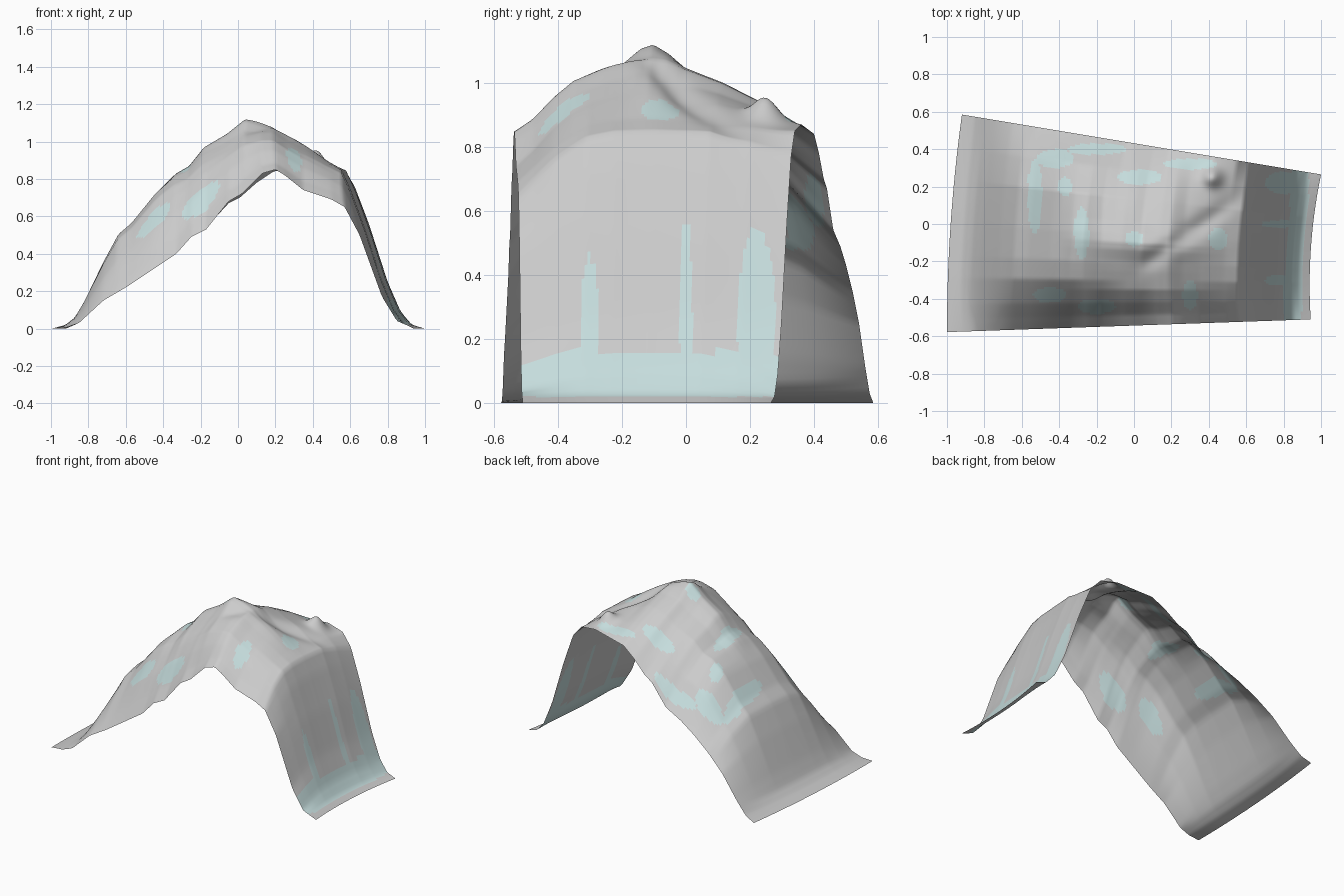
import bpy, bmesh, math

# Height profiles: (position, height)
FRONT = [(-1, 0), (-.92, .005), (-.85, .03), (-.72, .15), (-.6, .22), (-.33, .40), (-.25, .49), (-.17, .53),
         (-.05, .68), (.02, .72), (.13, .83), (.2, .85), (.25, .82), (.35, .74), (.5, .69), (.57, .65),
         (.65, .5), (.77, .17), (.85, .04), (.945, 0)]
BACK = [(-.92, 0), (-.85, .03), (-.77, .11), (-.65, .25), (-.53, .35), (-.41, .43), (-.3, .49), (-.17, .54),
        (-.05, .67), (.01, .70), (.1, .78), (.19, .84), (.43, .87), (.55, .85), (.62, .77), (.7, .56),
        (.8, .25), (.87, .09), (.93, .02), (1, 0)]
CREST = [(-.97, 0), (-.9, .02), (-.85, .06), (-.8, .15), (-.7, .36), (-.62, .51), (-.55, .57), (-.43, .72),
         (-.32, .83), (-.25, .87), (-.17, .97), (-.05, 1.04), (.05, 1.12), (.2, 1.1), (.28, 1.04),
         (.4, .96), (.5, .89), (.57, .85), (.62, .74), (.7, .52), (.78, .27), (.85, .1), (.9, .03), (.955, 0)]
# How far the surface rises from the edges to the crest, front to back
BROAD = [(0, 0), (.06, .22), (.13, .5), (.25, .88), (.35, .98), (.5, 1), (.7, .97), (.85, .6), (1, 0)]
PEAK = [(0, 0), (.06, .15), (.13, .42), (.2, .63), (.3, .78), (.36, .86), (.42, .97), (.46, 1), (.51, .92),
        (.57, .78), (.7, .6), (.85, .33), (1, 0)]
# Teal stains: x, y, half length, half width
STAINS = [(-.53, .15, .04, .2), (-.42, .35, .1, .05), (-.37, .2, .04, .05), (-.28, -.05, .04, .14),
          (-.2, .4, .16, .03), (.03, .25, .12, .04), (.3, .32, .14, .03), (.0, -.08, .05, .04),
          (-.45, -.38, .09, .04), (-.2, -.44, .1, .04), (.3, -.38, .04, .08), (.45, -.08, .05, .06),
          (.8, .22, .1, .06), (.78, -.3, .08, .03), (.78, .0, .1, .02)]


def sample(profile, t):
    for (a, p), (b, q) in zip(profile, profile[1:]):
        if t <= b:
            return p + (q - p) * max(0, t - a) / (b - a)
    return profile[-1][1]


def lerp(a, b, t):
    return a + (b - a) * t


def bump(d, width):
    return math.exp(-(d / width) ** 2)


def point(u, v):
    # Footprint: uneven four-sided sheet with bowed ends
    x = lerp(-1 + .08 * v * v, .945 - .05 * v + .105 * v * v, u)
    y = lerp(lerp(-.578, -.51, u), lerp(.585, .265, u), v)
    edge = lerp(sample(FRONT, lerp(-1, .945, u)), sample(BACK, lerp(-.92, 1, u)), v)
    nominal = lerp(-.97, .955, u)
    crest = sample(CREST, nominal)
    w = max(0, min(1, (nominal + .4) / .4, (.57 - nominal) / .3))
    z = edge + (crest - edge) * lerp(sample(BROAD, v), sample(PEAK, v), w)
    # Shallow diagonal step below the summit ridge, and small rear knob
    d = -(y + .22 - .67 * (x + .05)) / 1.2
    z -= .025 * bump(d - .05, .05) * math.exp(-((x - .28) / .25) ** 4)
    z += .06 * bump(math.hypot(x - .42, y - .25), .05)
    return x, y, max(0, z)


# Hill sheet
NU, NV = 150, 90
bm = bmesh.new()
grid = [[bm.verts.new(point(i / NU, j / NV)) for j in range(NV + 1)] for i in range(NU + 1)]
for i in range(NU):
    for j in range(NV):
        f = bm.faces.new((grid[i][j], grid[i + 1][j], grid[i + 1][j + 1], grid[i][j + 1]))
        f.smooth = True
        c = f.calc_center_median()
        stained = any(((c.x - x) / a) ** 2 + ((c.y - y) / b) ** 2 < 1 for x, y, a, b in STAINS)
        low_right = c.x > .8 and .02 < c.z < .16
        f.material_index = int(stained or low_right)
mesh = bpy.data.meshes.new("hill")
bm.to_mesh(mesh)
bm.free()
for name, colour in (("stone", (.8, .8, .8, 1)), ("teal_stain", (.56, .72, .72, 1))):
    m = bpy.data.materials.new(name)
    m.diffuse_color = colour
    mesh.materials.append(m)
bpy.context.collection.objects.link(bpy.data.objects.new("hill", mesh))
